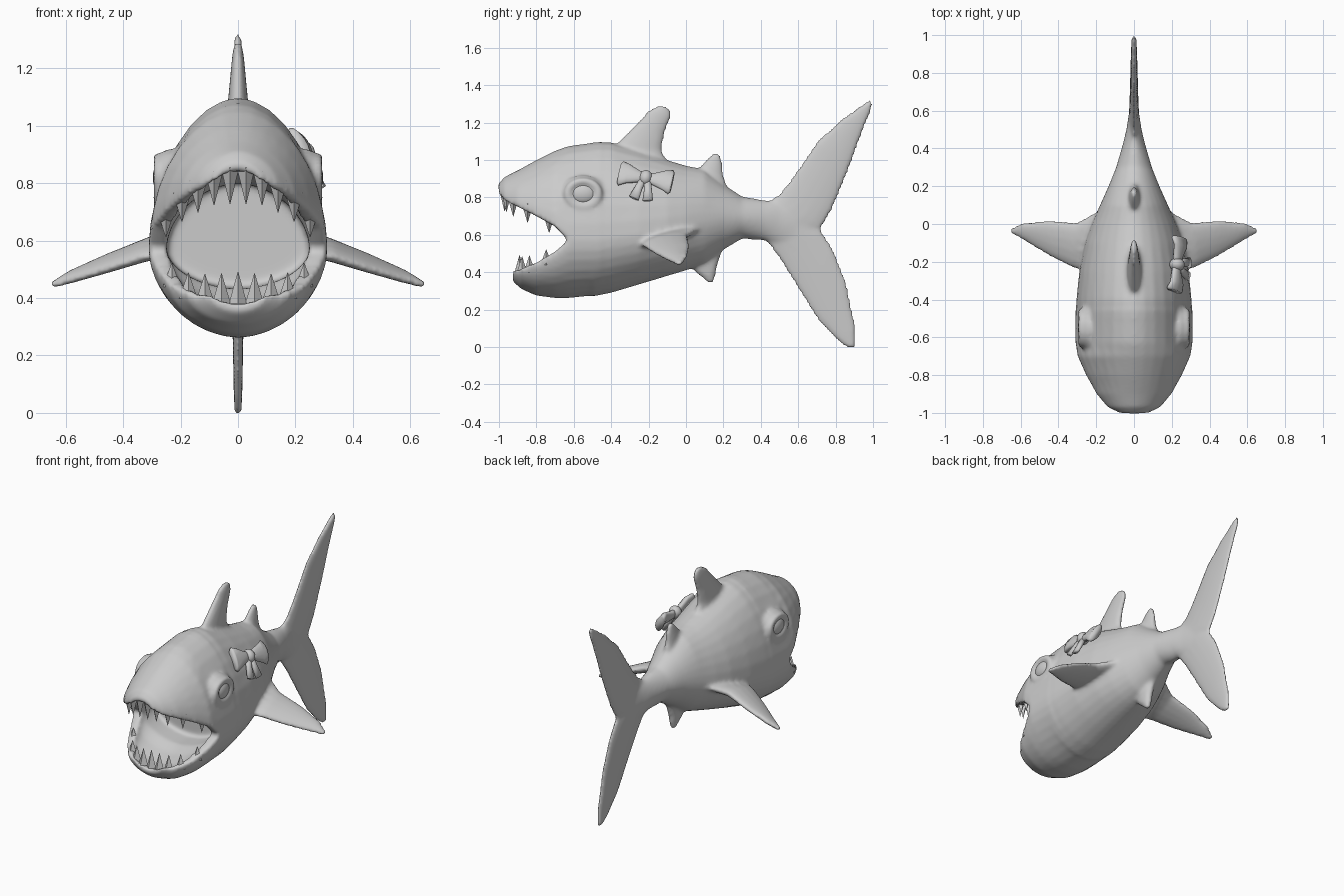
import bpy, bmesh, math
from mathutils import Vector, Matrix

if "Cube" in bpy.data.objects:
    bpy.data.objects.remove(bpy.data.objects["Cube"])

grey = bpy.data.materials.new("plain grey")
grey.use_nodes = True
grey.diffuse_color = (0.6, 0.6, 0.6, 1)
grey.node_tree.nodes["Principled BSDF"].inputs["Base Color"].default_value = (0.6, 0.6, 0.6, 1)

HALF_STEPS = 16
ROUNDNESS = 2 / 1.85


def arch(y, width, middle, end):
    """Half of a rounded cross-section, from +x over to -x."""
    points = []
    for i in range(HALF_STEPS + 1):
        c = math.cos(math.pi * i / HALF_STEPS)
        s = max(math.sin(math.pi * i / HALF_STEPS), 0)
        x = math.copysign(abs(c) ** ROUNDNESS, c) * width
        points.append(Vector((x, y, middle + (end - middle) * s ** ROUNDNESS)))
    return points


def body_ring(y, width, middle, top, bottom):
    return arch(y, width, middle, top) + arch(y, width, middle, bottom)[-2:0:-1]


def jaw_ring(y, width, lip, end):
    """Outer arch closed by a hollowed inner arch."""
    inner = arch(y, width * 0.8, lip, lip + (end - lip) * 0.45)
    return arch(y, width, lip, end) + inner[::-1]


def loft(bm, rings):
    rows = [[bm.verts.new(p) for p in ring] for ring in rings]
    count = len(rows[0])
    for a, b in zip(rows, rows[1:]):
        for i in range(count):
            j = (i + 1) % count
            bm.faces.new((a[i], a[j], b[j], b[i]))
    bm.faces.new(rows[0])
    bm.faces.new(rows[-1][::-1])


def fin(bm, leading, trailing, thick_root, thick_tip, mirror=False):
    """Blade with lens-shaped sections between two edges."""
    lead = [Vector(p) for p in leading]
    trail = [Vector(p) for p in trailing]
    if mirror:
        for p in lead + trail:
            p.x = -p.x
    span = lead[-1] + trail[-1] - lead[0] - trail[0]
    rings = []
    for k, (a, b) in enumerate(zip(lead, trail)):
        thick = thick_root + (thick_tip - thick_root) * k / (len(lead) - 1)
        normal = (b - a).cross(span).normalized()
        angles = [math.tau * i / 14 for i in range(14)]
        rings.append([(a + b) / 2 + (b - a) / 2 * math.cos(t) + normal * thick * math.sin(t)
                      for t in angles])
    loft(bm, rings)


def flat(pairs):
    return [(0, y, z) for y, z in pairs]


def torus(bm, matrix, major, minor, steps=24, sides=8):
    rows = []
    for i in range(steps):
        a = math.tau * i / steps
        row = []
        for j in range(sides):
            b = math.tau * j / sides
            r = major + minor * math.cos(b)
            p = Vector((minor * math.sin(b), r * math.cos(a), r * math.sin(a)))
            row.append(bm.verts.new(matrix @ p))
        rows.append(row)
    for i in range(steps):
        a, b = rows[i], rows[(i + 1) % steps]
        for j in range(sides):
            k = (j + 1) % sides
            bm.faces.new((a[j], a[k], b[k], b[j]))


def finish(bm, name, smooth=True):
    bmesh.ops.recalc_face_normals(bm, faces=bm.faces)
    mesh = bpy.data.meshes.new(name)
    bm.to_mesh(mesh)
    bm.free()
    mesh.materials.append(grey)
    for face in mesh.polygons:
        face.use_smooth = smooth
    obj = bpy.data.objects.new(name, mesh)
    bpy.context.collection.objects.link(obj)
    return obj


# Body and jaws: y, half width, middle or lip height, outer heights
trunk = [(-.5, .31, .57, 1.095, .27), (-.4, .305, .58, 1.095, .29), (-.25, .29, .6, 1.05, .335),
         (-.1, .26, .63, 1, .38), (0, .225, .65, .97, .41), (.1, .18, .67, .95, .445),
         (.2, .135, .69, .87, .52), (.3, .095, .69, .805, .58), (.42, .06, .68, .785, .57),
         (.5, .04, .66, .78, .54), (.6, .025, .64, .76, .5)]
upper_jaw = [(-1.005, .07, .82, .87), (-.97, .14, .785, .91), (-.9, .2, .75, .945),
             (-.8, .255, .7, 1), (-.7, .3, .645, 1.05), (-.63, .312, .57, 1.075),
             (-.45, .31, .57, 1.1)]
lower_jaw = [(-.925, .1, .41, .35), (-.88, .18, .42, .31), (-.8, .24, .45, .275),
             (-.7, .285, .51, .262), (-.63, .312, .57, .262), (-.45, .31, .57, .28)]
bm = bmesh.new()
loft(bm, [body_ring(*row) for row in trunk])
for jaw in (upper_jaw, lower_jaw):
    loft(bm, [jaw_ring(*row) for row in jaw])

# Back fins, belly fin and tail lobes
fin(bm, flat([(-.45, 1), (-.36, 1.1), (-.28, 1.18), (-.2, 1.265), (-.15, 1.295)]),
    flat([(-.06, .93), (-.13, 1.05), (-.115, 1.14), (-.08, 1.23), (-.085, 1.28)]), .045, .012)
fin(bm, flat([(.03, .9), (.08, .97), (.12, 1.015), (.15, 1.04)]),
    flat([(.23, .83), (.2, .92), (.195, .98), (.185, 1.03)]), .035, .012)
fin(bm, flat([(0, .47), (.05, .4), (.1, .36), (.12, .34)]),
    flat([(.2, .53), (.17, .44), (.155, .37), (.145, .345)]), .04, .012)
fin(bm, flat([(.42, .77), (.5, .82), (.57, .91), (.7, 1.1), (.83, 1.22), (.93, 1.29), (.985, 1.325)]),
    flat([(.66, .6), (.72, .63), (.78, .73), (.86, .92), (.93, 1.11), (.985, 1.25), (1.0, 1.3)]), .028, .012)
fin(bm, flat([(.42, .58), (.5, .47), (.6, .31), (.7, .15), (.8, .04), (.87, -.01)]),
    flat([(.66, .68), (.72, .63), (.79, .52), (.86, .34), (.91, .1), (.91, 0)]), .028, .012)

# Side fins and raised eye sockets
for side in (1, -1):
    fin(bm, [(.18, -.28, .56), (.33, -.23, .54), (.45, -.17, .5), (.58, -.09, .46), (.65, -.05, .44)],
        [(.14, .1, .65), (.3, .01, .6), (.45, .02, .545), (.58, .01, .49), (.65, -.02, .45)],
        .04, .012, side < 0)
    place = Matrix.Translation((side * .24, -.55, .82))
    bmesh.ops.create_uvsphere(bm, u_segments=20, v_segments=12, radius=1,
                              matrix=place @ Matrix.Diagonal((.045, .12, .1, 1)))
    place = Matrix.Translation((side * .278, -.55, .82))
    torus(bm, place @ Matrix.Diagonal((1, 1.1, .9, 1)), .076, .02)
body = finish(bm, "body")
remesh = body.modifiers.new("blend", "REMESH")
remesh.mode = "VOXEL"
remesh.voxel_size = 0.012
remesh.use_smooth_shade = True
relax = body.modifiers.new("relax", "SMOOTH")
relax.factor = 0.5
relax.iterations = 6

# Eyeballs inside the sockets
bm = bmesh.new()
for side in (1, -1):
    place = Matrix.Translation((side * .262, -.55, .82))
    bmesh.ops.create_uvsphere(bm, u_segments=20, v_segments=12, radius=1,
                              matrix=place @ Matrix.Diagonal((.035, .072, .058, 1)))
finish(bm, "eyeballs")


def lip_point(jaw, x):
    """Point on the lip at a given distance from the centre line."""
    y, width, lip, _ = jaw[0]
    for a, b in zip(jaw, jaw[1:]):
        if a[1] < abs(x) <= b[1]:
            f = (abs(x) - a[1]) / (b[1] - a[1])
            y, lip = a[0] + f * (b[0] - a[0]), a[2] + f * (b[2] - a[2])
    return Vector((x * .93, y + .035, lip))


# Teeth: four-sided spikes along both lips
def teeth(name, jaw, spots, direction, length):
    bm = bmesh.new()
    for x in spots:
        base = lip_point(jaw, x)
        size = length * (1 - abs(x))
        turn = Matrix.Rotation(0 if direction > 0 else math.pi, 4, "X")
        place = Matrix.Translation(base + Vector((0, 0, direction * size * .3)))
        bmesh.ops.create_cone(bm, cap_ends=True, segments=4, radius1=.032, radius2=.001,
                              depth=size * 1.3, matrix=place @ turn)
    finish(bm, name, smooth=False)


teeth("upper_teeth", upper_jaw, [s * (.03 + .06 * i) for i in range(5) for s in (1, -1)], -1, .1)
teeth("lower_teeth", lower_jaw, [.062 * i for i in range(-4, 5)], 1, .085)

# Bow: two loops, two ribbon ends and a knot
bm = bmesh.new()
for s in (1, -1):
    fin(bm, [(0, 0, .03), (0, s * .04, .035), (.01, s * .1, .06), (0, s * .135, .075), (0, s * .145, .06)],
        [(0, 0, -.03), (0, s * .04, -.035), (.01, s * .1, -.06), (0, s * .135, -.075), (0, s * .145, -.06)],
        .02, .028)
    fin(bm, [(0, s * .03, 0), (0, s * .045, -.06), (0, s * .065, -.125)],
        [(0, -s * .01, 0), (0, s * .005, -.07), (0, s * .01, -.14)], .018, .014)
bmesh.ops.create_uvsphere(bm, u_segments=16, v_segments=10, radius=1,
                          matrix=Matrix.Diagonal((.04, .036, .042, 1)))
bow = finish(bm, "bow")
bow.matrix_world = (Matrix.Translation((.228, -.215, .905)) @ Matrix.Rotation(-.5, 4, "Y")
                    @ Matrix.Rotation(-.2, 4, "X"))
